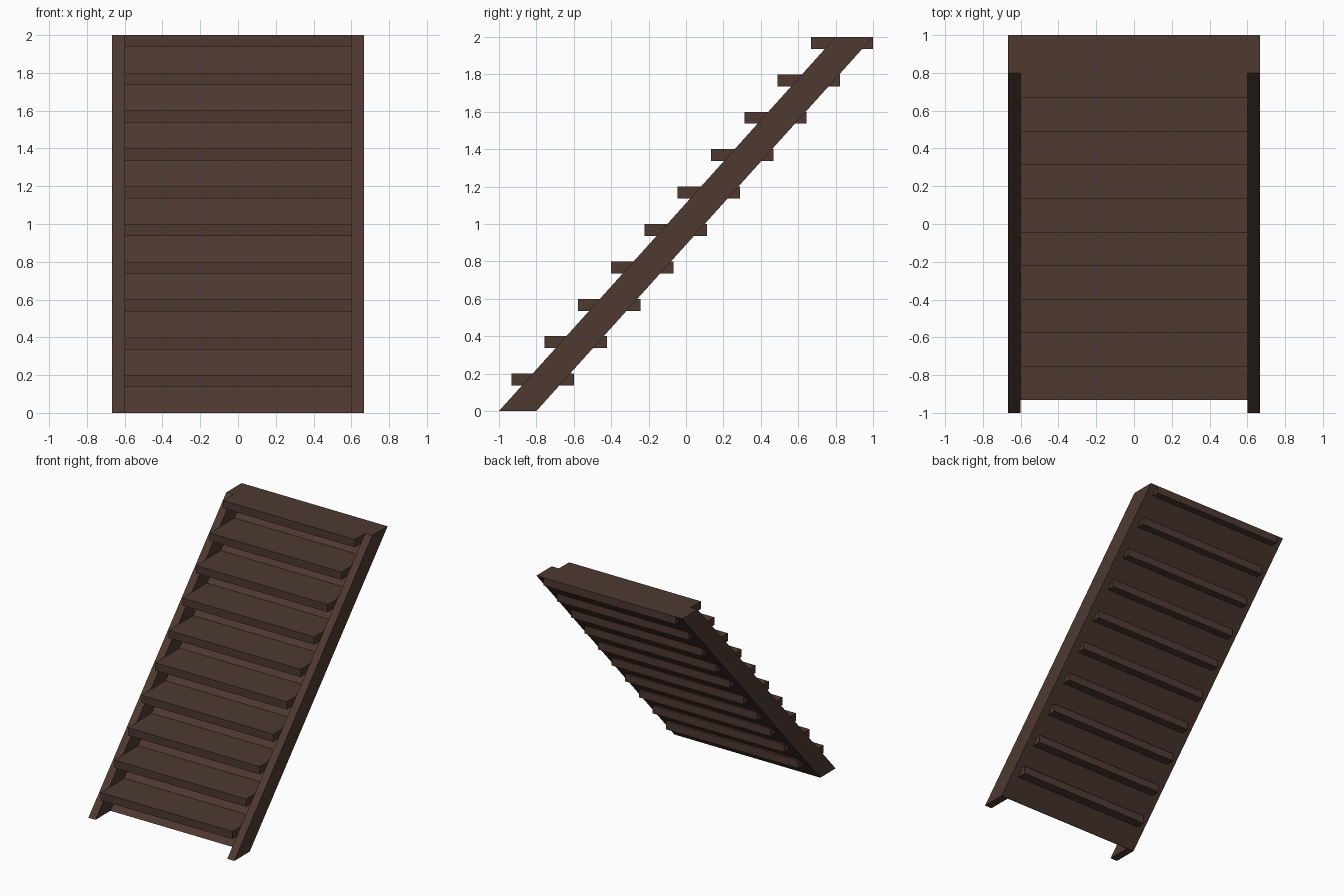
import bpy, bmesh

if "Cube" in bpy.data.objects:
    bpy.data.objects.remove(bpy.data.objects["Cube"])

wood = bpy.data.materials.new("dark brown wood")
wood.diffuse_color = (0.075, 0.041, 0.030, 1)
wood.use_nodes = True
wood.node_tree.nodes["Principled BSDF"].inputs["Base Color"].default_value = wood.diffuse_color


def prism(name, profile, x0, x1):
    """Extrude a (y, z) profile along x from x0 to x1."""
    bm = bmesh.new()
    face = bm.faces.new([bm.verts.new((x0, y, z)) for y, z in profile])
    ext = bmesh.ops.extrude_face_region(bm, geom=[face])
    verts = [v for v in ext["geom"] if isinstance(v, bmesh.types.BMVert)]
    bmesh.ops.translate(bm, verts=verts, vec=(x1 - x0, 0, 0))
    bmesh.ops.recalc_face_normals(bm, faces=bm.faces[:])
    mesh = bpy.data.meshes.new(name)
    bm.to_mesh(mesh)
    bm.free()
    mesh.materials.append(wood)
    obj = bpy.data.objects.new(name, mesh)
    bpy.context.collection.objects.link(obj)
    return obj


INNER, OUTER = 0.602, 0.667

# Sloped side stringers
slope = [(-1, 0), (-0.8, 0), (1, 2), (0.8, 2)]
prism("stringer_right", slope, INNER, OUTER)
prism("stringer_left", slope, -OUTER, -INNER)

# Thin backing board closing the underside, flush with the stringers
prism("back_board", [(-0.805, 0), (-0.8, 0), (1, 2), (0.995, 2)], -INNER, INNER)

# Ten treads that poke through the backing board
for i in range(10):
    back = -0.6 + i * 1.6 / 9
    front = back - 0.333
    top = 0.2 * (i + 1)
    low = top - 0.064
    prism(f"tread_{i + 1}", [(front, low), (back, low), (back, top), (front, top)],
          -INNER, INNER)
